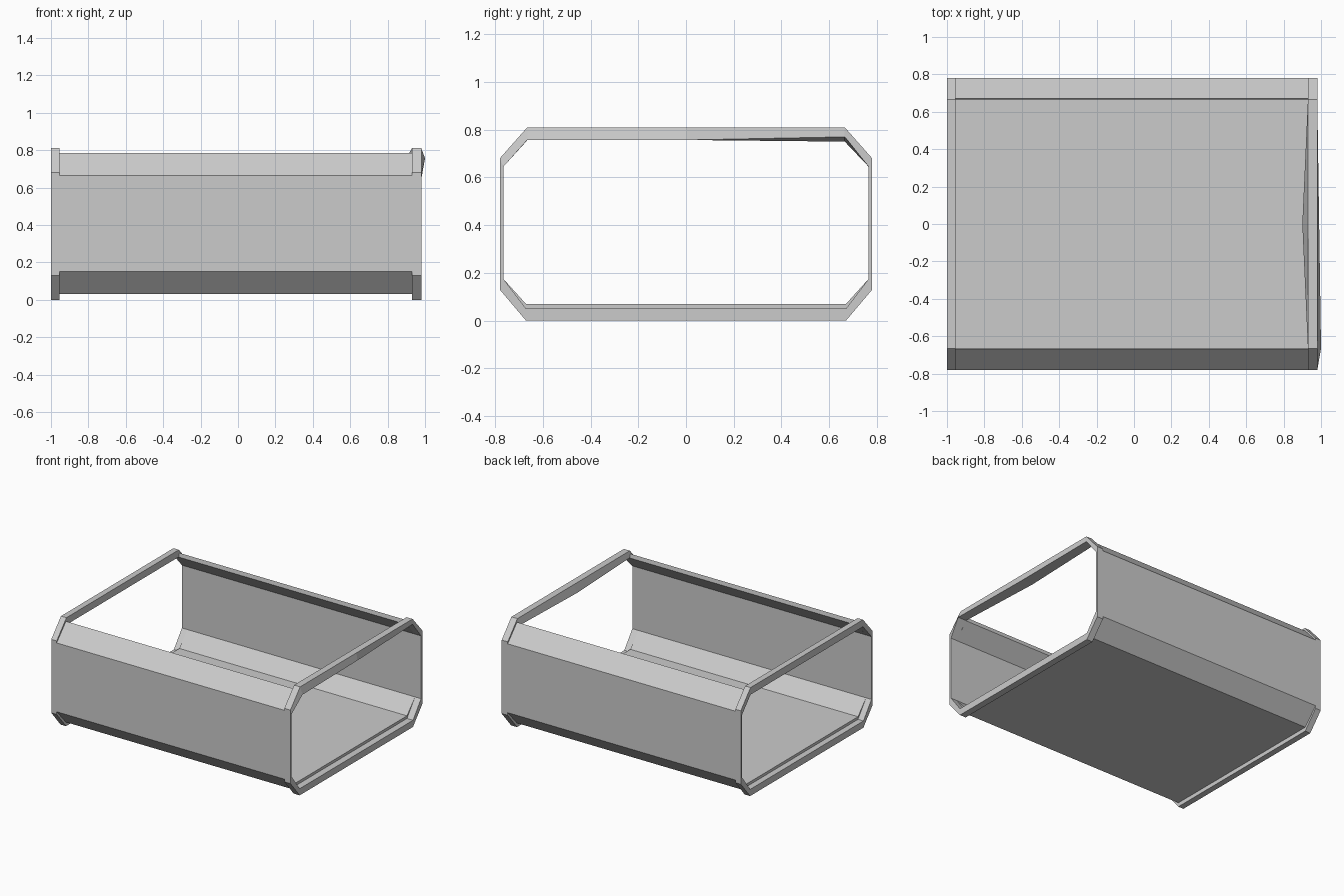
import bpy, bmesh

cube = bpy.data.objects.get("Cube")
if cube:
    bpy.data.objects.remove(cube, do_unlink=True)

grey = bpy.data.materials.new("light_grey")
grey.use_nodes = True
colour = (0.6, 0.6, 0.6, 1)
grey.diffuse_color = colour
grey.node_tree.nodes["Principled BSDF"].inputs["Base Color"].default_value = colour


def finish(name, bm):
    bmesh.ops.recalc_face_normals(bm, faces=bm.faces[:])
    mesh = bpy.data.meshes.new(name)
    bm.to_mesh(mesh)
    bm.free()
    mesh.materials.append(grey)
    obj = bpy.data.objects.new(name, mesh)
    bpy.context.collection.objects.link(obj)


def mirrored(half):
    """Continue a (y, z) path from the back onto the front."""
    return half + [(-y, z) for y, z in reversed(half)]


def skin(name, loops, closed, bent={}):
    """Sweep quads around four loops: outer and inner at each end."""
    bm = bmesh.new()
    rings = []
    for k, (x, path) in enumerate(loops):
        ring = []
        for i, (y, z) in enumerate(path):
            dx, dz = bent.get((k, i), (0, 0))
            ring.append(bm.verts.new((x + dx, y, z + dz)))
        rings.append(ring)
    n = len(rings[0])
    for k in range(4):
        a, b = rings[k], rings[(k + 1) % 4]
        for i in range(n if closed else n - 1):
            j = (i + 1) % n
            bm.faces.new((a[i], a[j], b[j], b[i]))
    if not closed:
        for i in (0, n - 1):
            bm.faces.new([r[i] for r in rings])
    finish(name, bm)


# Open-topped tray: floor, side walls and bevelled edges in one folded sheet
outer = mirrored([(0.67, 0.785), (0.78, 0.665), (0.78, 0.15), (0.67, 0.03)])
inner = mirrored([(0.665, 0.755), (0.765, 0.645), (0.765, 0.175), (0.67, 0.07)])
skin("tray", [(-0.955, outer), (0.93, outer), (0.93, inner), (-0.955, inner)], False)

# Eight-sided end frames, with an extra point in the middle of the top bar
rim = mirrored([(0.665, 0.81), (0.78, 0.68), (0.78, 0.13), (0.67, 0)]) + [(0, 0.81)]
hole = mirrored([(0.665, 0.757), (0.765, 0.645), (0.765, 0.175), (0.67, 0.05)]) + [(0, 0.757)]


def frame(name, x0, x1, bent={}):
    skin(name, [(x0, rim), (x1, rim), (x1, hole), (x0, hole)], True, bent)


frame("left_hand_end_frame", -1, -0.955)
# The other frame has a slightly twisted top bar
frame("right_hand_end_frame", 0.93, 0.98,
      {(2, 7): (0.02, 0), (2, 8): (0.01, 0), (2, 0): (0, 0.013),
       (3, 8): (-0.03, 0), (3, 0): (0, -0.007)})
